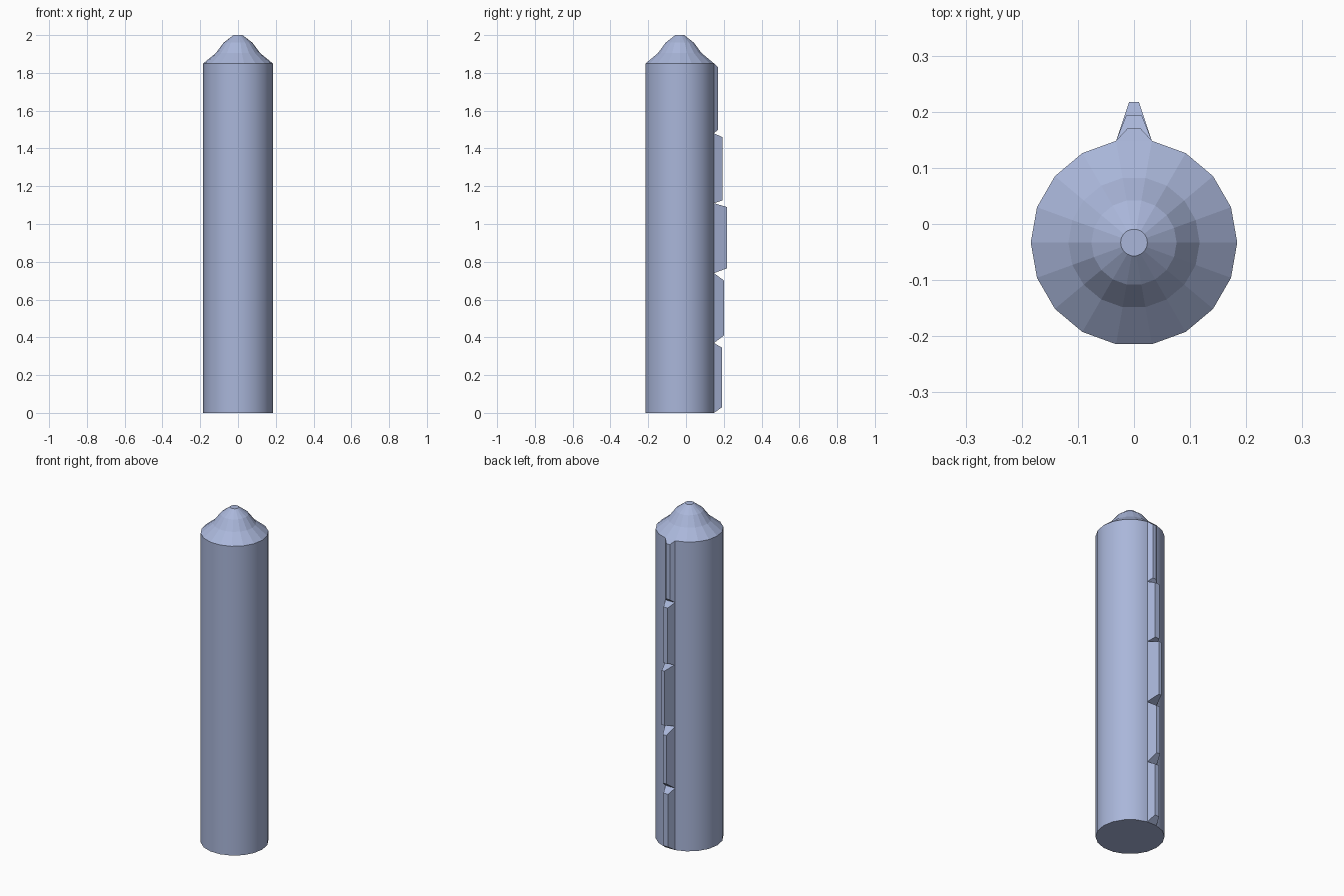
import bpy, bmesh, math

if "Cube" in bpy.data.objects:
    bpy.data.objects.remove(bpy.data.objects["Cube"])

mat = bpy.data.materials.new("pale_blue")
mat.diffuse_color = (0.40, 0.47, 0.70, 1)
mat.use_nodes = True
mat.node_tree.nodes["Principled BSDF"].inputs["Base Color"].default_value = mat.diffuse_color

CY, R, N = -0.033, 0.184, 18
FACE_Y = CY + R * math.cos(math.radians(10))   # rear flat of the shaft


def make_object(name, bm):
    bmesh.ops.recalc_face_normals(bm, faces=bm.faces)
    me = bpy.data.meshes.new(name)
    bm.to_mesh(me)
    bm.free()
    me.materials.append(mat)
    ob = bpy.data.objects.new(name, me)
    bpy.context.collection.objects.link(ob)
    return ob


# shaft with stepped, pointed tip: 18-sided rings from (radius, height)
profile = [(R, 0), (R, 1.85), (0.117, 1.905), (0.076, 1.96), (0.024, 2.0)]
bm = bmesh.new()
rings = []
for r, z in profile:
    rings.append([bm.verts.new((r * math.cos(math.tau * i / N),
                                CY + r * math.sin(math.tau * i / N), z))
                  for i in range(N)])
for k in range(len(rings) - 1):
    a, b = rings[k], rings[k + 1]
    for i in range(N):
        j = (i + 1) % N
        f = bm.faces.new((a[i], a[j], b[j], b[i]))
        f.smooth = k == 0      # smooth shaft, faceted tip
bm.faces.new(rings[0][::-1])
bm.faces.new(rings[-1])
make_object("shaft", bm)

# row of tapered teeth along the back: outer y, outer z range, outer half width
teeth = [(0.191, 0.03, 0.345, 0.015),
         (0.202, 0.41, 0.70, 0.012),
         (0.217, 0.765, 1.09, 0.009),
         (0.193, 1.125, 1.46, 0.014),
         (0.170, 1.50, 1.83, 0.012)]
base_w = R * math.sin(math.radians(10))
for n, (y, z0, z1, w) in enumerate(teeth):
    bm = bmesh.new()
    loops = []
    for hw, yy, lo, hi in ((base_w, FACE_Y, n * 0.37, (n + 1) * 0.37),
                           (w, y, z0, z1)):
        loops.append([bm.verts.new(p) for p in
                      ((-hw, yy, lo), (hw, yy, lo), (hw, yy, hi), (-hw, yy, hi))])
    a, b = loops
    bm.faces.new(a[::-1])
    bm.faces.new(b)
    for i in range(4):
        j = (i + 1) % 4
        bm.faces.new((a[i], a[j], b[j], b[i]))
    make_object(f"back_tooth_{n + 1}", bm)
